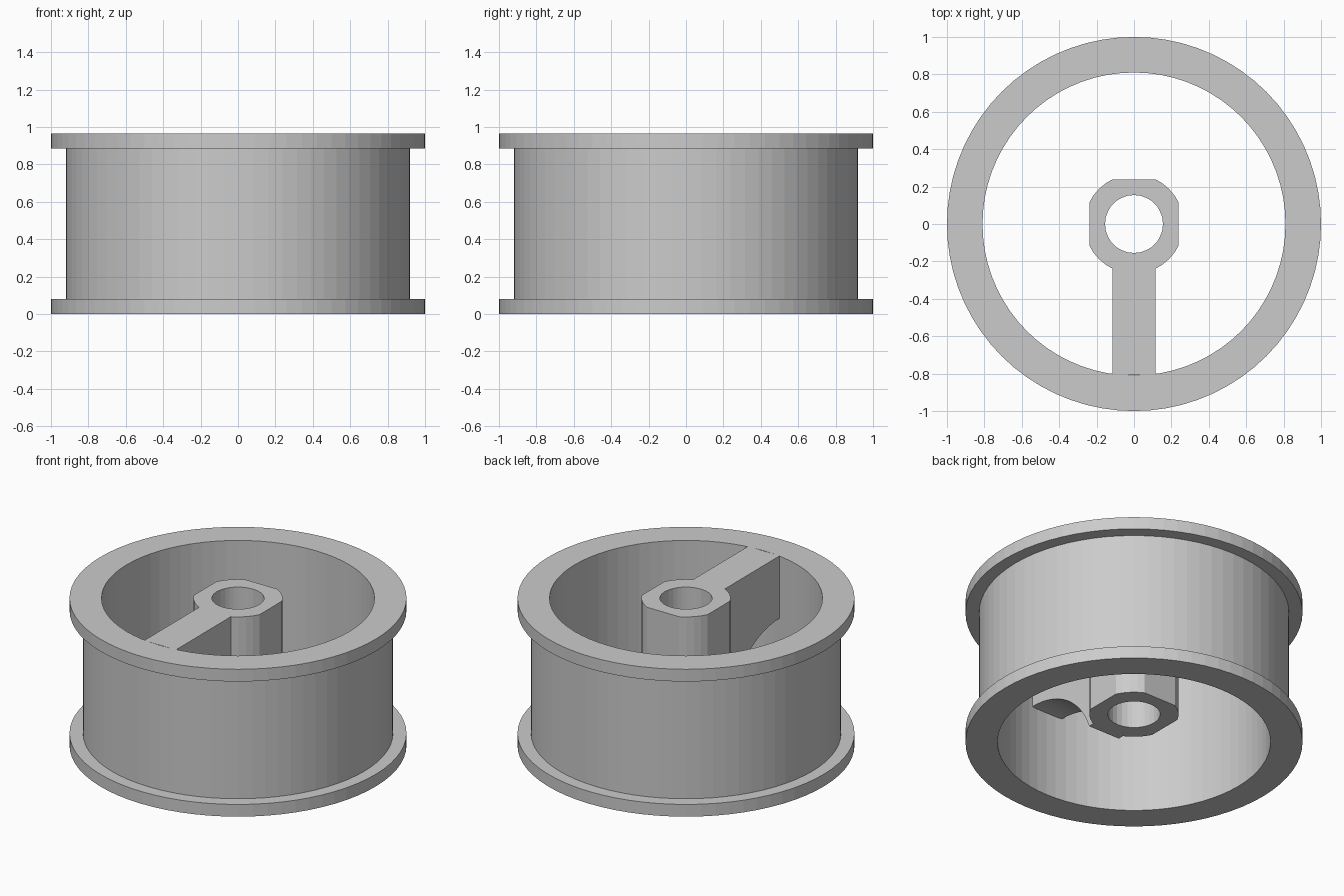
import bpy, bmesh, math

if "Cube" in bpy.data.objects:
    bpy.data.objects.remove(bpy.data.objects["Cube"])

H = 0.965          # overall height
HUB_Z = 0.19       # underside of hub and spoke

mat = bpy.data.materials.new("grey")
mat.diffuse_color = (0.6, 0.6, 0.6, 1)
mat.use_nodes = True
mat.node_tree.nodes["Principled BSDF"].inputs["Base Color"].default_value = mat.diffuse_color


def finish(name, bm):
    bmesh.ops.recalc_face_normals(bm, faces=bm.faces)
    me = bpy.data.meshes.new(name)
    bm.to_mesh(me)
    bm.free()
    me.materials.append(mat)
    ob = bpy.data.objects.new(name, me)
    bpy.context.collection.objects.link(ob)
    return ob


def loops_to_solid(bm, loops):
    """Join closed rings of points, wrapping from the last ring to the first."""
    rings = [[bm.verts.new(p) for p in loop] for loop in loops]
    n = len(rings[0])
    for k, a in enumerate(rings):
        b = rings[(k + 1) % len(rings)]
        for i in range(n):
            j = (i + 1) % n
            bm.faces.new((a[i], a[j], b[j], b[i]))


# rim: flanged ring turned from its cross-section
section = [(0.81, 0), (1, 0), (1, 0.08), (0.92, 0.08),
           (0.92, H - 0.08), (1, H - 0.08), (1, H), (0.81, H)]
SEG = 72
bm = bmesh.new()
loops_to_solid(bm, [[(r * math.cos(2 * math.pi * i / SEG),
                      r * math.sin(2 * math.pi * i / SEG), z)
                     for i in range(SEG)] for r, z in section])
finish("rim", bm)

# hub: round boss with four flats and a round bore
R, FLAT, BORE = 0.265, 0.238, 0.155
half = math.acos(FLAT / R)
angles = []
for q in range(4):
    start, end = q * math.pi / 2 + half, (q + 1) * math.pi / 2 - half
    angles += [start + (end - start) * k / 4 for k in range(5)]
    # extra points along the flat keep the bore round
    angles += [end + 2 * half * k / 4 for k in range(1, 4)]


def outer(a):
    r = min(R, FLAT / max(abs(math.cos(a)), abs(math.sin(a))))
    return r * math.cos(a), r * math.sin(a)


def inner(a):
    return BORE * math.cos(a), BORE * math.sin(a)


bm = bmesh.new()
loops_to_solid(bm, [[(*f(a), z) for a in angles]
                    for f, z in ((inner, HUB_Z), (outer, HUB_Z), (outer, H), (inner, H))])
finish("hub", bm)

# spoke: web from hub to rim with a round arch cut from its underside
ARCH_R, ARCH_Y, END, W = 0.556, -0.80, -0.806, 0.115
a0 = math.asin(HUB_Z / ARCH_R)
a1 = math.acos((END - ARCH_Y) / ARCH_R)
side = [(END, H), (-0.236, H), (-0.236, HUB_Z)]
side += [(ARCH_Y + ARCH_R * math.cos(a), ARCH_R * math.sin(a))
         for a in (a0 + (a1 - a0) * k / 20 for k in range(21))]
bm = bmesh.new()
face = bm.faces.new([bm.verts.new((-W, y, z)) for y, z in side])
ext = bmesh.ops.extrude_face_region(bm, geom=[face], use_keep_orig=True)
bmesh.ops.translate(bm, vec=(2 * W, 0, 0),
                    verts=[g for g in ext["geom"] if isinstance(g, bmesh.types.BMVert)])
finish("spoke", bm)
